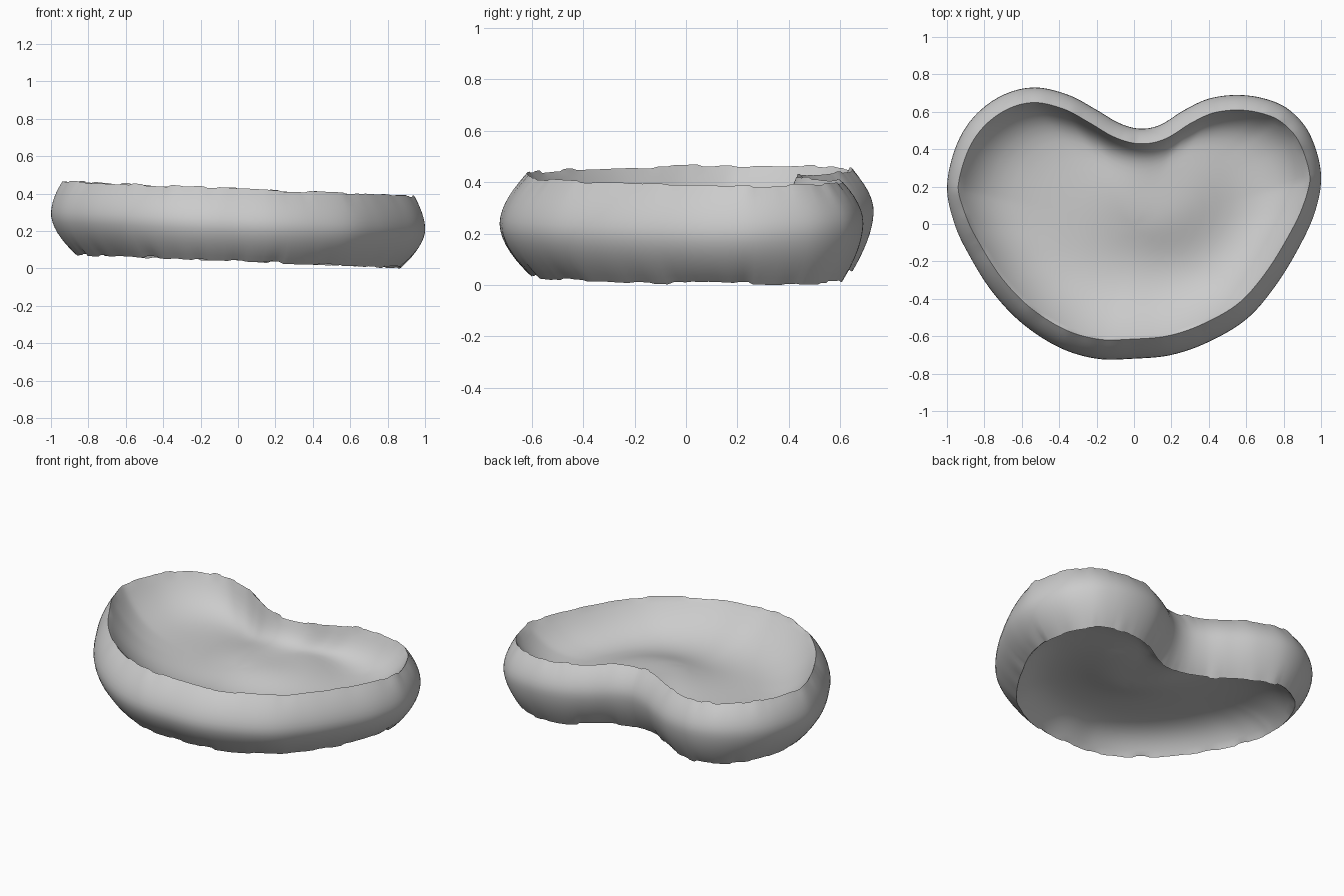
import bpy, bmesh, math, random
from mathutils import Vector
from mathutils.geometry import interpolate_bezier

cube = bpy.data.objects.get("Cube")
if cube:
    bpy.data.objects.remove(cube, do_unlink=True)
random.seed(4)

# Widest outline of the body, counter-clockwise
OUTLINE = [(1, .27), (.94, .48), (.83, .61), (.7, .67), (.55, .69), (.4, .67), (.27, .61),
           (.14, .53), (.03, .51), (-.08, .54), (-.2, .61), (-.35, .69), (-.53, .73),
           (-.7, .69), (-.85, .58), (-.95, .42), (-1, .2), (-.96, 0), (-.88, -.17),
           (-.76, -.36), (-.6, -.53), (-.4, -.66), (-.2, -.72), (0, -.72), (.2, -.7),
           (.4, -.63), (.6, -.51), (.75, -.34), (.88, -.13), (.97, .07)]
STEPS = 8


def smooth_loop(points):
    """Closed smooth curve through the points."""
    pts = [Vector((x, y, 0)) for x, y in points]
    n, loop = len(pts), []
    for i in range(n):
        a, b, c, d = (pts[(i + k) % n] for k in (-1, 0, 1, 2))
        loop += interpolate_bezier(b, b + (c - a) / 6, c - (d - b) / 6, c, STEPS + 1)[:-1]
    return loop


loop = smooth_loop(OUTLINE)
count = len(loop)
normals = []
for i in range(count):
    t = loop[(i + 4) % count] - loop[i - 4]
    normals.append(Vector((t.y, -t.x, 0)).normalized())


def wall_point(i, v):
    """Point of the outline pulled in by the bulge at wall fraction v."""
    p, n = loop[i], normals[i]
    back, front = max(n.y, 0), max(-n.y, 0)
    s = 2 * v - 1.09 - 0.09 * n.y
    amount = 0.115 - 0.055 * back if s < 0 else 0.07 + 0.035 * front + 0.045 * back
    return p - n * amount * abs(s) ** 1.8


def top_rim(x):
    return 0.43 - 0.043 * x


def low_rim(x):
    return 0.045 - 0.04 * x


CENTRE = Vector((0, -.03, 0))


def dome(p, x, y, size):
    """Flat-topped swelling of the floor."""
    d = ((p.x - x) ** 2 + (p.y - y) ** 2) / size ** 2
    return 1 / (1 + d ** 2)


def upper_floor(p, r):
    """Deep dish, steeper at the back, with a broad dome by the notch."""
    back = (p - CENTRE).normalized().y
    edge = 1 - r ** (6 + 3 * back)
    return top_rim(p.x) - edge * (0.22 - 0.085 * dome(p, .14, .2, .33))


def lower_floor(p, r):
    """Hollow underside with a steep edge and a dome facing down."""
    edge = 1 - r ** 7
    return low_rim(p.x) + edge * (0.15 - 0.065 * dome(p, .1, .15, .3))


bm = bmesh.new()


def bridge(a, b):
    for i in range(count):
        j = (i + 1) % count
        bm.faces.new((a[i], a[j], b[j], b[i]))


# Bulging side wall with slightly ragged rims
rag_low = [random.uniform(-.007, .007) for _ in range(count // 3)]
rag_top = [random.uniform(-.006, .006) for _ in range(count // 3)]
WALL = 14
rings = []
for k in range(WALL + 1):
    v = k / WALL
    ring = []
    for i in range(count):
        p = wall_point(i, v)
        lo = low_rim(p.x) + rag_low[i // 3] * (1 - v) ** 6
        hi = top_rim(p.x) + rag_top[i // 3] * v ** 6
        ring.append(bm.verts.new((p.x, p.y, lo + (hi - lo) * v)))
    rings.append(ring)
for a, b in zip(rings, rings[1:]):
    bridge(a, b)


def add_floor(rim, height, flip):
    """Fill a rim with rings that shrink to the middle."""
    base = [Vector((v.co.x, v.co.y, 0)) for v in rim]
    previous = rim
    for r in (.985, .965, .94, .91, .87, .82, .76, .7, .63, .56, .48, .4, .32, .24, .16, .08):
        ring = []
        for p in base:
            q = CENTRE.lerp(p, r)
            q.z = height(q, r)
            ring.append(bm.verts.new(q))
        bridge(*((ring, previous) if flip else (previous, ring)))
        previous = ring
    middle = CENTRE.copy()
    middle.z = height(middle, 0)
    hub = bm.verts.new(middle)
    for i in range(count):
        a, b = previous[i], previous[(i + 1) % count]
        bm.faces.new((b, a, hub) if flip else (a, b, hub))


add_floor(rings[-1], upper_floor, False)
add_floor(rings[0], lower_floor, True)

# Stand the body on the ground
lowest = min(v.co.z for v in bm.verts)
bmesh.ops.translate(bm, verts=bm.verts, vec=(0, 0, -lowest))

mesh = bpy.data.meshes.new("disc_body")
bm.to_mesh(mesh)
bm.free()
body = bpy.data.objects.new("disc_body", mesh)
bpy.context.collection.objects.link(body)

grey = bpy.data.materials.new("light_grey")
grey.use_nodes = True
grey.diffuse_color = (.6, .6, .6, 1)
grey.node_tree.nodes["Principled BSDF"].inputs["Base Color"].default_value = (.6, .6, .6, 1)
mesh.materials.append(grey)

bpy.context.view_layer.objects.active = body
body.select_set(True)
bpy.ops.object.shade_smooth_by_angle(angle=math.radians(40))
